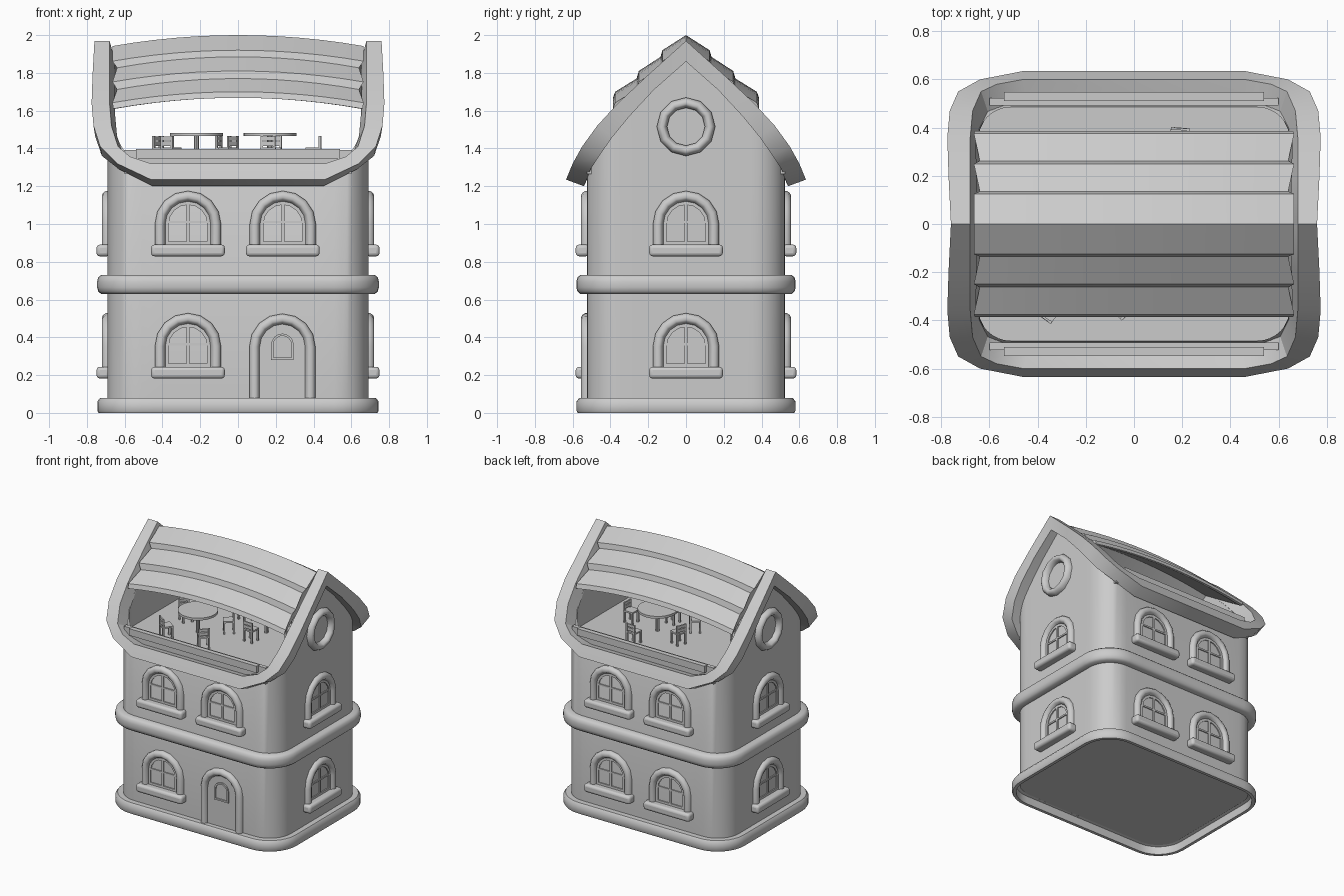
import bpy, bmesh, math
from mathutils import Matrix, Vector

if "Cube" in bpy.data.objects:
    bpy.data.objects.remove(bpy.data.objects["Cube"], do_unlink=True)

GREY = (0.6, 0.6, 0.6, 1)
mat = bpy.data.materials.new("plain_grey")
mat.use_nodes = True
mat.diffuse_color = GREY
mat.node_tree.nodes["Principled BSDF"].inputs["Base Color"].default_value = GREY

HX, HY, R = 0.69, 0.525, 0.18      # wall half sizes and corner radius
FLOOR = 1.31


def finish(name, bm, matrix=None, angle=35, bevel=0):
    if matrix:
        bmesh.ops.transform(bm, matrix=matrix, verts=bm.verts)
    bmesh.ops.recalc_face_normals(bm, faces=bm.faces)
    me = bpy.data.meshes.new(name)
    bm.to_mesh(me)
    bm.free()
    me.materials.append(mat)
    ob = bpy.data.objects.new(name, me)
    bpy.context.collection.objects.link(ob)
    if bevel:
        mod = ob.modifiers.new("soft_edges", "BEVEL")
        mod.width, mod.segments = bevel, 3
    bpy.ops.object.select_all(action="DESELECT")
    ob.select_set(True)
    bpy.context.view_layer.objects.active = ob
    bpy.ops.object.shade_smooth_by_angle(angle=math.radians(angle))


def skin(name, loops, ring=True, tube=False, caps=True, matrix=None, angle=35):
    """Join successive loops of points with quads."""
    bm = bmesh.new()
    rows = [[bm.verts.new(p) for p in loop] for loop in loops]
    n = len(rows[0])
    for i in range(len(rows) if tube else len(rows) - 1):
        a, b = rows[i], rows[(i + 1) % len(rows)]
        for j in range(n if ring else n - 1):
            k = (j + 1) % n
            bm.faces.new((a[j], a[k], b[k], b[j]))
    if caps:
        bm.faces.new(rows[0])
        bm.faces.new(rows[-1])
    finish(name, bm, matrix, angle)


def box(name, center, size, matrix=None, bevel=0):
    bm = bmesh.new()
    m = Matrix.Translation(center) @ Matrix.Diagonal((*size, 1))
    bmesh.ops.create_cube(bm, size=1, matrix=m)
    finish(name, bm, matrix, 35, bevel)


def disc(name, center, radius, height, sides=24):
    bm = bmesh.new()
    bmesh.ops.create_cone(bm, cap_ends=True, segments=sides, radius1=radius, radius2=radius,
                          depth=height, matrix=Matrix.Translation(center))
    finish(name, bm)


def plan(off=0.0, seg=8, sub=10):
    """Rounded rectangle outline with subdivided straight sides."""
    corners = []
    for q, (sx, sy) in enumerate(((1, 1), (-1, 1), (-1, -1), (1, -1))):
        for i in range(seg + 1):
            a = math.pi / 2 * (q + i / seg)
            corners.append(((HX - R) * sx + (R + off) * math.cos(a),
                            (HY - R) * sy + (R + off) * math.sin(a)))
    pts = []
    for i, p in enumerate(corners):
        pts.append(p)
        if i % (seg + 1) == seg:
            q = corners[(i + 1) % len(corners)]
            pts += [tuple(Vector(p).lerp(Vector(q), k / sub)) for k in range(1, sub)]
    return pts


# Gable profiles, ridge to eave, for the outer and inner roof surface
OUTER = [(0, 1.97), (0.2, 1.79), (0.36, 1.64), (0.47, 1.52), (0.55, 1.41), (0.6, 1.32), (0.635, 1.235)]
INNER = [(0, 1.86), (0.17, 1.71), (0.3, 1.57), (0.39, 1.46), (0.46, 1.36), (0.505, 1.29), (0.54, 1.2)]


def along(profile, t):
    i = min(int(t), len(profile) - 2)
    return Vector(profile[i]).lerp(Vector(profile[i + 1]), t - i)


def under_roof(y):
    y = abs(y)
    for (y0, z0), (y1, z1) in zip(INNER, INNER[1:]):
        if y <= y1:
            return z0 + (z1 - z0) * (y - y0) / (y1 - y0) + 0.015
    return INNER[-1][1]


# Walls with the open attic room and its floor
out, ins = plan(), plan(-0.04)
skin("walls", [[(x, y, 0.06) for x, y in out],
               [(x, y, under_roof(y)) for x, y in out],
               [(x, y, max(FLOOR, under_roof(y))) for x, y in ins],
               [(x, y, FLOOR - 0.002) for x, y in ins]])

# Plinth and floor band
for name, prof in (("plinth", [(-0.01, 0.07), (0.025, 0.06), (0.025, 0), (0.048, 0), (0.055, 0.012),
                               (0.055, 0.06), (0.04, 0.08), (-0.01, 0.08)]),
                   ("floor_band", [(-0.01, 0.63), (0.035, 0.63), (0.05, 0.643), (0.056, 0.665), (0.056, 0.695),
                                   (0.05, 0.717), (0.035, 0.73), (-0.01, 0.73)])):
    skin(name, [[(x, y, z) for x, y in plan(o)] for o, z in prof], tube=True, caps=False, angle=50)


# Curved roof frame around the large opening
def frame_loop(profile, xs, ts):
    quarter = list(zip(xs, ts))
    pts = []
    for sx, sy, part in ((1, -1, quarter), (-1, -1, quarter[::-1]),
                         (-1, 1, quarter[1:]), (1, 1, quarter[:0:-1])):
        for x, t in part:
            y, z = along(profile, t)
            pts.append((sx * x, sy * y, z))
    return pts


rim_x = [0.76, 0.77, 0.775, 0.765, 0.73, 0.64, 0.46]
hole_x = [0.68, 0.68, 0.68, 0.67, 0.635, 0.57, 0.46]
hole_t = [0, 1, 2, 3, 4, 4.6, 5]
skin("roof_frame", [frame_loop(OUTER, rim_x, range(7)), frame_loop(OUTER, hole_x, hole_t),
                    frame_loop(INNER, [x - 0.03 for x in hole_x], hole_t),
                    frame_loop(INNER, [x - 0.01 for x in rim_x], range(7))],
     tube=True, caps=False, angle=30)

# Arched stepped awning over the ridge
half = [(0, 2.0, 0.665), (0.125, 1.92, 0.665), (0.135, 1.885, 0.64), (0.25, 1.81, 0.665),
        (0.262, 1.77, 0.64), (0.375, 1.70, 0.665), (0.387, 1.668, 0.66), (0.37, 1.668, 0.65)]
section = half + [(0, 1.91, 0.65)] + [(-y, z, w) for y, z, w in half[:0:-1]]
STEPS = 12
skin("stepped_awning", [[(w * u, y, z - 0.058 * u * u) for y, z, w in section]
                        for u in (2 * i / STEPS - 1 for i in range(STEPS + 1))], angle=20)

# Low wall and its capping strip along both open sides
for s in (-1, 1):
    box("parapet", (0, s * 0.508, 1.328), (1.2, 0.03, 0.125))
    box("parapet_cap", (0, s * 0.529, 1.371), (1.08, 0.036, 0.052))


# Windows and door, built facing the front and turned to each wall
def arch(w, base, spring, depth, seg=8):
    pts = [(-w, -depth, base)]
    pts += [(-w * math.cos(math.pi * i / seg), -depth, spring + w * math.sin(math.pi * i / seg))
            for i in range(seg + 1)]
    return pts + [(w, -depth, base)]


TUBE = [(0, -0.01), (0, 0.01), (0.012, 0.026), (0.02, 0.03), (0.035, 0.03), (0.045, 0.024), (0.055, 0.01), (0.055, -0.01)]


def arch_frame(name, w, base, spring, m):
    skin(name, [arch(w + t, base, spring, d) for t, d in TUBE], ring=False, tube=True, caps=False, matrix=m, angle=60)


def arch_border(name, w, base, spring, t, d, m):
    loops = [arch(w, base, spring, 0), arch(w, base, spring, d),
             arch(w - t, base + t, spring, d), arch(w - t, base + t, spring, 0)]
    skin(name, loops, tube=True, caps=False, matrix=m)


def wall_matrix(side, u):
    dist = HX if side % 2 else HY
    return Matrix.Rotation(side * math.pi / 2, 4, "Z") @ Matrix.Translation((u, -dist, 0))


def window(side, u, sill):
    m = wall_matrix(side, u)
    spring = sill + 0.14
    arch_frame("window_frame", 0.12, sill, spring, m)
    arch_border("window_sash", 0.12, sill + 0.03, spring, 0.018, 0.008, m)
    box("window_upright", (0, -0.003, sill + 0.14), (0.016, 0.01, 0.23), m)
    box("window_crossbar", (0, -0.003, spring + 0.01), (0.21, 0.009, 0.012), m)
    box("window_sill", (0, -0.023, sill), (0.39, 0.072, 0.062), m, 0.018)


for sill in (0.213, 0.86):
    for side in range(4):
        for u in ((0,) if side % 2 else (-0.265, 0.237)):
            if not (side == 0 and u > 0 and sill < 0.5):
                window(side, u, sill)

door = wall_matrix(0, 0.235)
arch_frame("door_frame", 0.12, 0.06, 0.35, door)
skin("door_panel", [arch(0.122, 0.06, 0.35, d) for d in (-0.005, 0.006)], matrix=door)
arch_border("door_window", 0.06, 0.28, 0.36, 0.012, 0.016, door)

# Round gable windows
for side in (1, 3):
    def circle(r, d):
        return [(r * math.cos(i * math.tau / 12), -d, 1.515 + r * math.sin(i * math.tau / 12)) for i in range(12)]
    skin("round_window", [circle(0.1 + t, d * 1.3) for t, d in TUBE], tube=True, caps=False,
         matrix=wall_matrix(side, 0), angle=60)


# Attic tables, each with four chairs turned toward it
def chair(x, y, tx, ty):
    m = Matrix.Translation((x, y, FLOOR)) @ Matrix.Rotation(math.atan2(ty - y, tx - x), 4, "Z")
    box("chair_seat", (0, 0, 0.09), (0.08, 0.08, 0.012), m)
    for s in (-1, 1):
        box("chair_front_leg", (0.033, s * 0.033, 0.042), (0.013, 0.013, 0.085), m)
        box("chair_back_post", (-0.034, s * 0.033, 0.078), (0.012, 0.013, 0.155), m)
    for z in (0.115, 0.143):
        box("chair_back_slat", (-0.034, 0, z), (0.009, 0.066, 0.022), m)


for (tx, ty), seats in (((-0.22, -0.17), ((-0.355, -0.36), (-0.05, -0.345), (-0.05, -0.04), (-0.4, -0.06))),
                        ((0.17, 0.1), ((0.4, 0.09), (0.19, 0.36), (-0.07, 0.19), (0.16, -0.07)))):
    disc("table_top", (tx, ty, 1.474), 0.14, 0.018)
    disc("table_leg", (tx, ty, 1.39), 0.014, 0.16, 10)
    for x, y in seats:
        chair(x, y, tx, ty)
